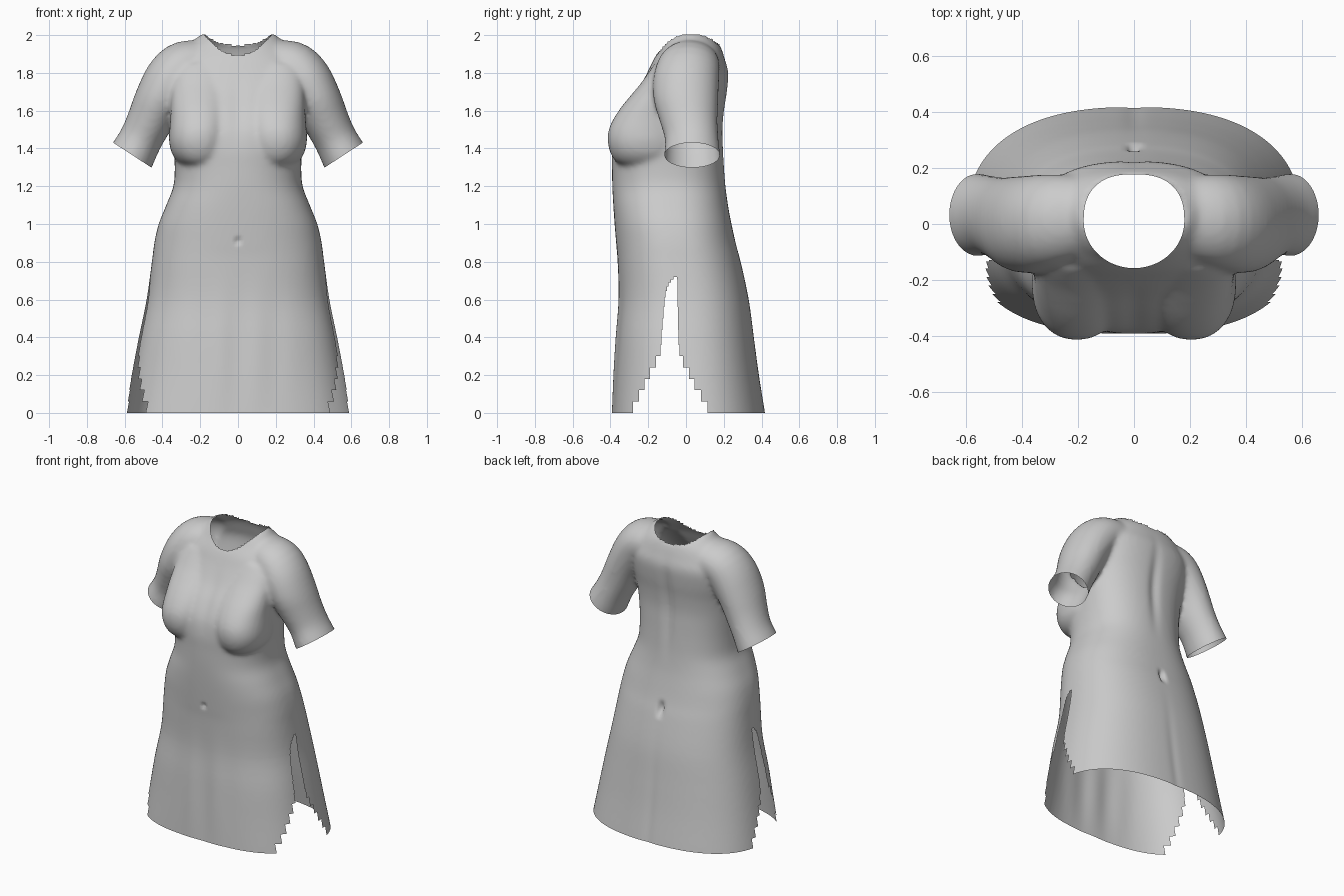
import bpy, bmesh, math
from mathutils import Vector

if "Cube" in bpy.data.objects:
    bpy.data.objects.remove(bpy.data.objects["Cube"])

grey = bpy.data.materials.new("plain_grey")
grey.diffuse_color = (0.6, 0.6, 0.6, 1)
grey.use_nodes = True
grey.node_tree.nodes["Principled BSDF"].inputs["Base Color"].default_value = grey.diffuse_color
SEG = 72
bm = bmesh.new()


def loft(rings):
    """Closed solid through a list of equally sized point rings."""
    loops = [[bm.verts.new(p) for p in r] for r in rings]
    n = len(loops[0])
    faces = [bm.faces.new(loops[0][::-1]), bm.faces.new(loops[-1])]
    for a, b in zip(loops, loops[1:]):
        for i in range(n):
            j = (i + 1) % n
            faces.append(bm.faces.new((a[i], a[j], b[j], b[i])))
    bmesh.ops.recalc_face_normals(bm, faces=faces)


def spline(rows, steps=4):
    """Smooth in-between rows through the given rows."""
    out = []
    for k in range(len(rows) - 1):
        r = [rows[max(k - 1, 0)], rows[k], rows[k + 1], rows[min(k + 2, len(rows) - 1)]]
        for i in range(steps):
            t = i / steps
            out.append([b + .5 * t * (c - a + t * (2 * a - 5 * b + 4 * c - d
                        + t * (3 * (b - c) + d - a))) for a, b, c, d in zip(*r)])
    return out + [list(rows[-1])]


def spow(v, e):
    return math.copysign(abs(v) ** e, v)


def oval(z, cx, a, f, b, nf, nb, seg):
    """Squared-off oval ring between a front and a back depth."""
    ring = []
    for i in range(seg):
        t = math.tau * i / seg
        n = nb if math.sin(t) > 0 else nf
        ring.append((cx + a * spow(math.cos(t), 2 / n),
                     (f + b) / 2 + (b - f) / 2 * spow(math.sin(t), 2 / n), z))
    return ring


# Torso and skirt: height, half width, front y, back y, squareness front, back
body = [(-.1, .615, -.397, .433, 2.7, 2.4), (0, .598, -.392, .419, 2.7, 2.4),
        (.2, .563, -.382, .387, 2.6, 2.4), (.4, .525, -.37, .36, 2.6, 2.4),
        (.6, .484, -.357, .333, 2.5, 2.4), (.8, .456, -.362, .29, 2.5, 2.4),
        (.9, .443, -.37, .263, 2.4, 2.4), (1.0, .42, -.378, .241, 2.4, 2.4),
        (1.1, .38, -.385, .222, 2.4, 2.4), (1.2, .342, -.39, .21, 2.3, 2.4),
        (1.3, .335, -.392, .203, 2.3, 2.4), (1.4, .34, -.392, .198, 2.5, 2.4),
        (1.5, .35, -.377, .195, 2.6, 2.4), (1.6, .355, -.33, .203, 2.6, 2.4),
        (1.7, .36, -.262, .218, 2.6, 2.4), (1.8, .355, -.206, .225, 2.5, 2.4),
        (1.87, .33, -.172, .207, 2.4, 2.3), (1.93, .28, -.135, .187, 2.2, 2.3),
        (1.97, .235, -.115, .165, 2.1, 2.2), (2.005, .195, -.09, .14, 2, 2)]
loft([oval(z, 0, a, f, b, nf, nb, SEG) for z, a, f, b, nf, nb in spline(body)])

# Bust: height, x centre, half width, front y
bust = [(1.302, .2, .06, -.29), (1.312, .2, .095, -.335), (1.335, .2, .125, -.375),
        (1.38, .203, .15, -.402), (1.44, .205, .16, -.415), (1.5, .203, .16, -.409),
        (1.56, .2, .158, -.382), (1.62, .2, .156, -.342), (1.68, .2, .154, -.293),
        (1.74, .2, .15, -.243), (1.8, .2, .14, -.2), (1.85, .2, .11, -.165)]

# Sleeves: x, z, radius across, radius in depth, y centre
sleeve = [(.10, 1.86, .115, .13, .03), (.22, 1.85, .125, .155, .02), (.30, 1.825, .137, .168, .01),
          (.36, 1.755, .141, .175, 0), (.42, 1.65, .131, .17, .0), (.47, 1.54, .121, .152, .015),
          (.515, 1.45, .115, .142, .03), (.56, 1.365, .122, .148, .033), (.61, 1.27, .129, .153, .035)]
sleeve = spline(sleeve, 3)
for s in (-1, 1):
    loft([oval(z, s * cx, a, f, -.24 - f * .0 + .24 + .0 - .02, 2.2, 2.2, 40)
          for z, cx, a, f in spline(bust)])
    rings = []
    for k, (x, z, r, ry, yc) in enumerate(sleeve):
        p, q = sleeve[max(k - 1, 0)], sleeve[min(k + 1, len(sleeve) - 1)]
        d = Vector((q[0] - p[0], q[1] - p[1])).normalized()
        ring = []
        for i in range(32):
            t = math.tau * i / 32
            c = r * math.cos(t)
            ring.append((s * (x - d.y * c), yc + ry * math.sin(t), z + d.x * c))
        rings.append(ring)
    loft(rings)

me = bpy.data.meshes.new("dress")
bm.to_mesh(me)
bm.free()
dress = bpy.data.objects.new("dress", me)
bpy.context.collection.objects.link(dress)
bpy.context.view_layer.objects.active = dress
dress.select_set(True)

# Fuse the solids into one soft skin
m = dress.modifiers.new("fuse", 'REMESH')
m.mode, m.voxel_size = 'VOXEL', .014
bpy.ops.object.modifier_apply(modifier=m.name)
m = dress.modifiers.new("soften", 'SMOOTH')
m.factor, m.iterations = .5, 8
bpy.ops.object.modifier_apply(modifier=m.name)

bm = bmesh.new()
bm.from_mesh(dress.data)


def bump(v, lo, hi):
    """Smooth 0-1-0 weight between two limits."""
    return math.sin(math.pi * (v - lo) / (hi - lo)) ** 2 if lo < v < hi else 0


# Spine groove, navel, seat cleft and soft skirt folds
for v in bm.verts:
    x, y, z = v.co
    if y > .1:
        v.co.y -= .015 * math.exp(-(x / .035) ** 2) * bump(z, 1.1, 1.95)
        v.co.y -= .03 * math.exp(-(x / .018) ** 2) * bump(z, .78, .92)
        v.co.y -= .005 * math.exp(-(x / .03) ** 2) * bump(z, -.6, .9)
    elif y < -.2:
        v.co.y += .03 * math.exp(-(x / .009) ** 2 - ((z - .91) / .014) ** 2)
        v.co.y += .008 * math.exp(-(x / .04) ** 2) * bump(z, 1.35, 1.85)
        v.co.y += .005 * math.cos(x * 30) * bump(z, -.2, .85) * bump(x, -.4, .4)


def cut(co, no, test, clear=False):
    """Slice the faces that pass the test; optionally drop the outer part."""
    fs = [f for f in bm.faces if test(f.calc_center_median())]
    geom = list({e for f in fs for e in f.edges}) + list({v for f in fs for v in f.verts}) + fs
    bmesh.ops.bisect_plane(bm, geom=geom, plane_co=co, plane_no=no, clear_outer=clear)


# Open hem and cuffs
cut((0, 0, 0), (0, 0, -1), lambda c: c.z < .1, True)
for s in (-1, 1):
    cut((s * .56, 0, 1.365), (s * .545, 0, -.838),
        lambda c: c.x * s > .4 and 1.15 < c.z < 1.6, True)

# Side slits with stepped lower edges: bottom, top, front y, back y
slit = [(0, .06, -.28, .115), (.06, .12, -.25, .08), (.12, .18, -.22, .045),
        (.18, .24, -.19, .015), (.24, .30, -.16, -.015), (.30, .36, -.135, -.035),
        (.36, .44, -.129, -.041), (.44, .50, -.124, -.042), (.50, .56, -.119, -.043),
        (.56, .61, -.114, -.044), (.61, .645, -.108, -.044), (.645, .67, -.101, -.044),
        (.67, .69, -.092, -.044), (.69, .705, -.08, -.045), (.705, .72, -.066, -.047)]
for z0, z1, f, b in slit:
    cut((0, 0, z1), (0, 0, 1), lambda c: abs(c.x) > .3 and abs(c.z - z1) < .05 and abs(c.y) < .33)
for z0, z1, f, b in slit:
    for y in (f, b):
        cut((0, y, 0), (0, 1, 0),
            lambda c: abs(c.x) > .3 and z0 < c.z < z1 and abs(c.y - y) < .05)


def neck(c):
    """Below 1 inside the neck opening, flatter at the nape."""
    n = 2.5 if c.y > .01 else 2
    return (abs(c.x / .18) ** n + abs((c.y - .01) / .168) ** n) ** (1 / n)


gone = []
for fc in bm.faces:
    c = fc.calc_center_median()
    if abs(c.x) > .3 and any(z0 < c.z < z1 and f < c.y < b for z0, z1, f, b in slit):
        gone.append(fc)
    elif c.z > 1.75 and neck(c) < 1:
        gone.append(fc)
bmesh.ops.delete(bm, geom=gone, context='FACES')

# Tidy the neck rim onto its outline
for v in bm.verts:
    if v.is_boundary and v.co.z > 1.75:
        k = neck(v.co)
        v.co.x /= k
        v.co.y = .01 + (v.co.y - .01) / k

bm.to_mesh(dress.data)
bm.free()
dress.data.materials.clear()
dress.data.materials.append(grey)
bpy.ops.object.shade_smooth_by_angle(angle=math.radians(60))
